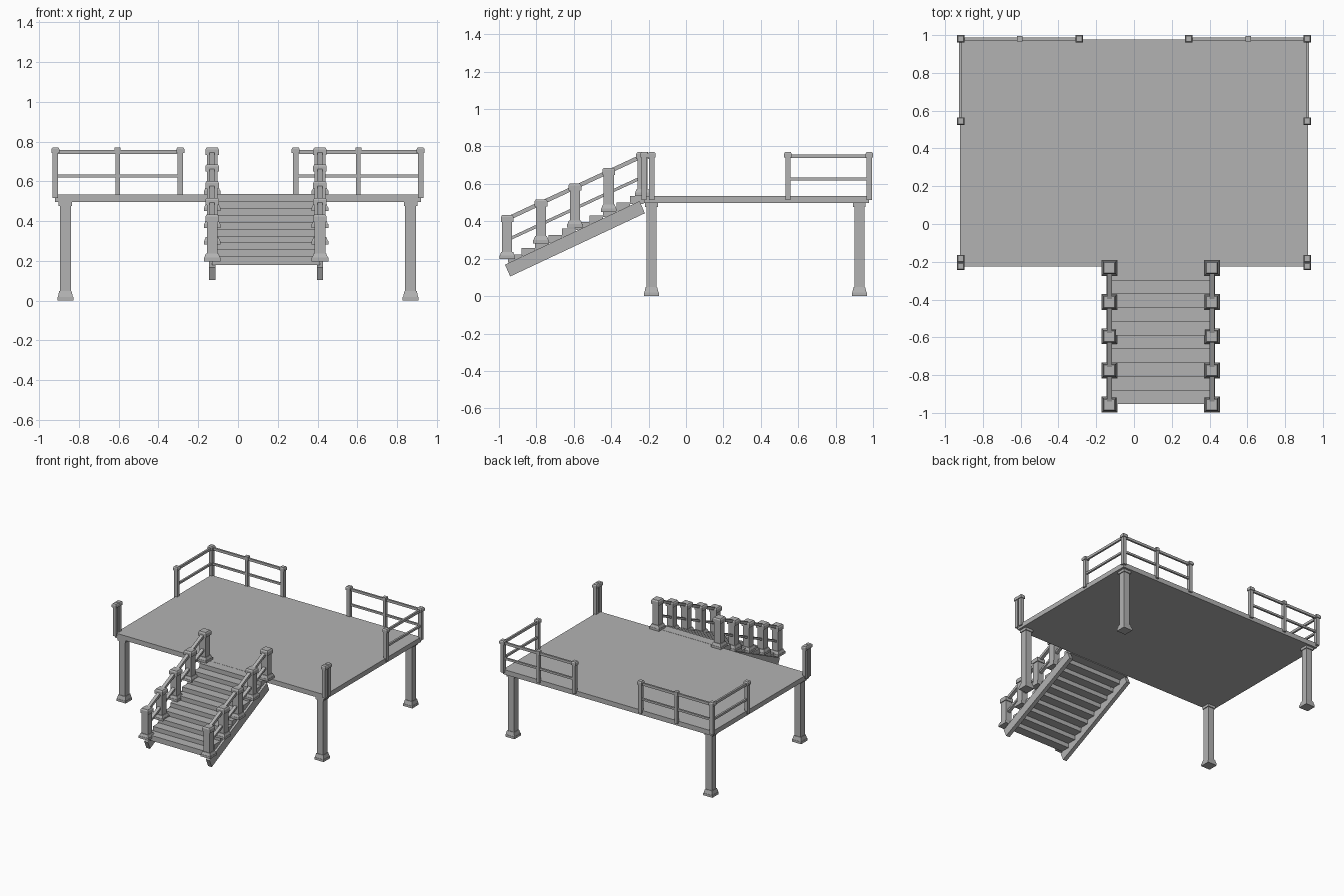
import bpy
import bmesh
from mathutils import Vector

old = bpy.data.objects.get("Cube")
if old:
    bpy.data.objects.remove(old, do_unlink=True)

GREY = (0.45, 0.45, 0.45, 1)
mat = bpy.data.materials.new("plain_grey")
mat.use_nodes = True
mat.diffuse_color = GREY
mat.node_tree.nodes["Principled BSDF"].inputs["Base Color"].default_value = GREY


def prism(bm, bottom, top):
    """Closed solid between two matching four-point loops."""
    a = [bm.verts.new(p) for p in bottom]
    b = [bm.verts.new(p) for p in top]
    bm.faces.new(a[::-1])
    bm.faces.new(b)
    for i in range(4):
        j = (i + 1) % 4
        bm.faces.new((a[i], a[j], b[j], b[i]))


def square(x, y, z, h):
    return [(x + sx * h, y + sy * h, z) for sx, sy in ((-1, -1), (1, -1), (1, 1), (-1, 1))]


def column(bm, x, y, layers):
    """Stack of square blocks: (z low, z high, half width low, half width high)."""
    for z0, z1, h0, h1 in layers:
        prism(bm, square(x, y, z0, h0), square(x, y, z1, h1))


def box(bm, lo, hi):
    loops = [[(lo[0], lo[1], z), (hi[0], lo[1], z), (hi[0], hi[1], z), (lo[0], hi[1], z)]
             for z in (lo[2], hi[2])]
    prism(bm, *loops)


def beam(bm, start, end, width, height):
    """Rail with upright ends between two points."""
    a, b = Vector(start), Vector(end)
    flat = Vector((b.x - a.x, b.y - a.y, 0)).normalized()
    side = Vector((-flat.y, flat.x, 0)) * width / 2
    up = Vector((0, 0, height / 2))
    loops = [[p - side - up, p + side - up, p + side + up, p - side + up] for p in (a, b)]
    prism(bm, *loops)


def finish(name, bm):
    bmesh.ops.recalc_face_normals(bm, faces=bm.faces)
    mesh = bpy.data.meshes.new(name)
    bm.to_mesh(mesh)
    bm.free()
    mesh.materials.append(mat)
    obj = bpy.data.objects.new(name, mesh)
    bpy.context.collection.objects.link(obj)


DECK_LOW, DECK_TOP = 0.497, 0.535
EDGE_X, BACK, FRONT = 0.918, 0.978, -0.224

# Deck slab
bm = bmesh.new()
box(bm, (-0.92, FRONT, DECK_LOW), (0.92, BACK, DECK_TOP))
finish("deck", bm)

# Support legs with flared feet and collars
LEG = [(0, 0.018, 0.04, 0.04), (0.018, 0.048, 0.038, 0.031),
       (0.048, 0.477, 0.027, 0.027), (0.477, DECK_LOW, 0.034, 0.034)]
for side, sx in (("left", 1), ("right", -1)):
    for end, y in (("front", -0.185), ("back", 0.927)):
        bm = bmesh.new()
        column(bm, sx * 0.868, y, LEG)
        finish(f"{end}_{side}_leg", bm)

# Deck railing posts and rails, mirrored left and right
POST = [(DECK_TOP - 0.02, 0.742, 0.014, 0.014), (0.742, 0.762, 0.02, 0.02),
        (0.762, 0.77, 0.02, 0.015)]
THIN_POST = [(DECK_TOP - 0.02, 0.742, 0.012, 0.012), (0.742, 0.77, 0.015, 0.015)]
for side, sx in (("left", 1), ("right", -1)):
    x = sx * EDGE_X
    bm = bmesh.new()
    for px, py in ((x, 0.98), (sx * 0.29, 0.98), (x, 0.545), (x, -0.183), (x, FRONT)):
        column(bm, px, py, POST)
    column(bm, sx * 0.605, 0.98, THIN_POST)
    finish(f"{side}_railing_posts", bm)
    bm = bmesh.new()
    for z, h in ((0.748, 0.02), (0.627, 0.016)):
        beam(bm, (x, 0.98, z), (sx * 0.29, 0.98, z), 0.015, h)
        beam(bm, (x, 0.98, z), (x, 0.545, z), 0.015, h)
    finish(f"{side}_rails", bm)

# Stair treads
STAIR_L, STAIR_R = 0.412, -0.13
bm = bmesh.new()
for k in range(10):
    y, z = -0.953 + 0.0727 * k, 0.222 + 0.0348 * k
    box(bm, (STAIR_R, y, z - 0.042), (STAIR_L, y + 0.0727, z))
finish("stair_treads", bm)

# Sloped stringers, stair posts and sloped handrails
STAIR_POST = [(0, 0.018, 0.042, 0.042), (0.018, 0.038, 0.04, 0.032),
              (0.038, 0.198, 0.027, 0.027), (0.198, 0.225, 0.034, 0.034),
              (0.225, 0.235, 0.034, 0.028)]
STRINGER = [(-0.94, 0.105), (-0.22, 0.443), (-0.248, 0.508), (-0.968, 0.168)]
RUN, RISE, Y0, Z0 = 0.181, 0.0842, -0.956, 0.198
for side, x in (("left", STAIR_L), ("right", STAIR_R)):
    bm = bmesh.new()
    prism(bm, *[[(x + dx, y, z) for y, z in STRINGER] for dx in (-0.016, 0.016)])
    finish(f"{side}_stringer", bm)
    bm = bmesh.new()
    for i in range(5):
        base = Z0 + RISE * i
        column(bm, x, Y0 + RUN * i,
               [(base + a, base + b, h0, h1) for a, b, h0, h1 in STAIR_POST])
    finish(f"{side}_stair_posts", bm)
    bm = bmesh.new()
    for offset, h in ((0.215, 0.024), (0.102, 0.018)):
        beam(bm, (x, Y0, Z0 + offset), (x, Y0 + 4 * RUN, Z0 + 4 * RISE + offset), 0.026, h)
    finish(f"{side}_handrails", bm)
